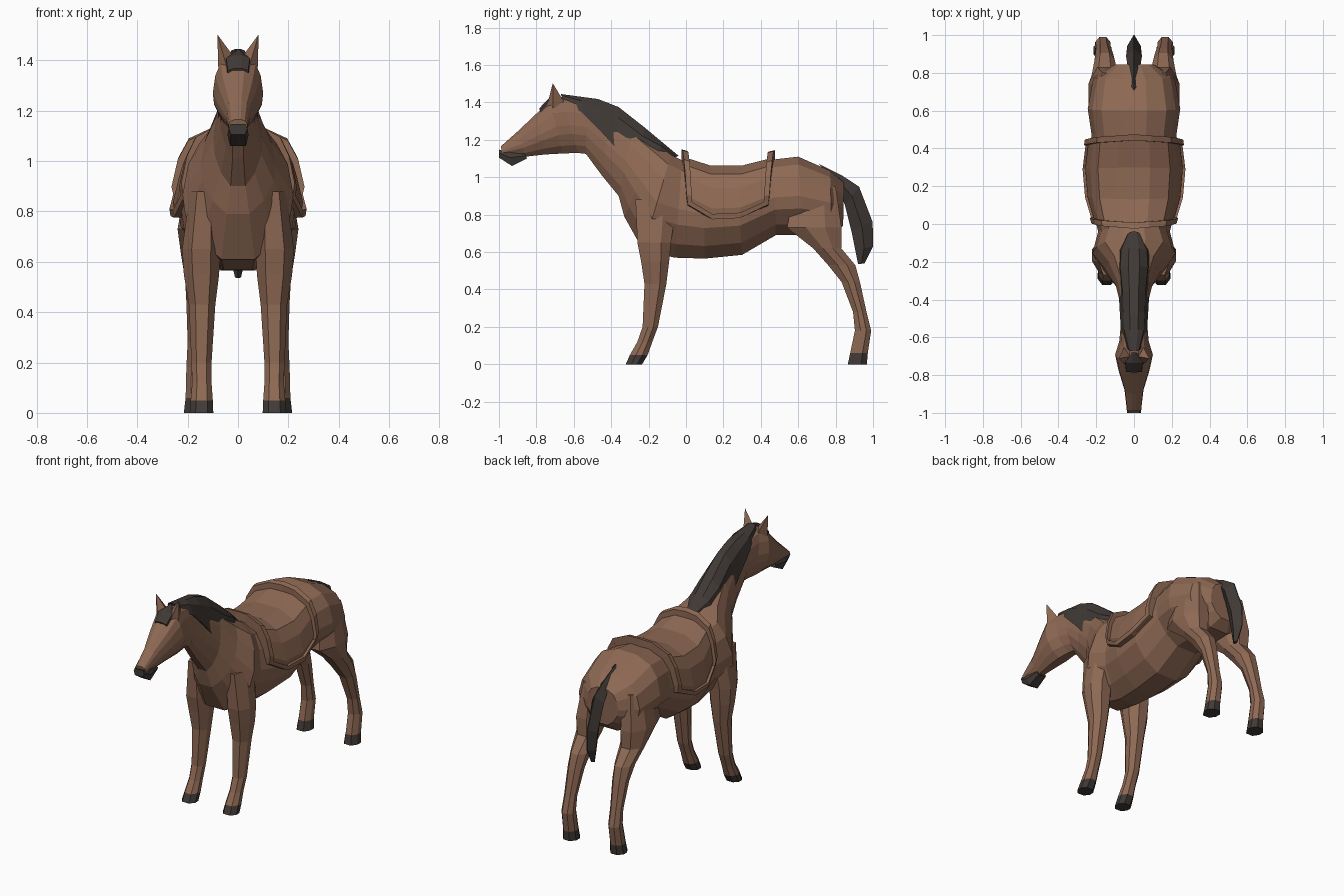
import bpy, bmesh
from mathutils import Vector

if "Cube" in bpy.data.objects:
    bpy.data.objects.remove(bpy.data.objects["Cube"])


def material(name, rgb):
    m = bpy.data.materials.new(name)
    m.diffuse_color = (*rgb, 1)
    m.use_nodes = True
    m.node_tree.nodes["Principled BSDF"].inputs["Base Color"].default_value = m.diffuse_color
    return m


BROWN = material("chestnut brown", (0.27, 0.14, 0.088))
DARK = material("dark grey brown", (0.052, 0.042, 0.037))


def make(name, rings, mat, capped=True, closed=False, wrap=True):
    """Skin a list of equal-length rings of points into a flat-shaded mesh."""
    bm = bmesh.new()
    vs = [[bm.verts.new(p) for p in r] for r in rings]
    n = len(vs[0])
    pairs = list(zip(vs, vs[1:]))
    if closed:
        pairs.append((vs[-1], vs[0]))
    for a, b in pairs:
        for i in range(n if wrap else n - 1):
            j = (i + 1) % n
            bm.faces.new((a[i], a[j], b[j], b[i]))
    if capped:
        bm.faces.new(vs[0])
        bm.faces.new(vs[-1])
    bmesh.ops.recalc_face_normals(bm, faces=bm.faces)
    me = bpy.data.meshes.new(name)
    bm.to_mesh(me)
    bm.free()
    me.materials.append(mat)
    ob = bpy.data.objects.new(name, me)
    bpy.context.collection.objects.link(ob)
    return ob


def mirrored(ob):
    ob.modifiers.new("mirror", 'MIRROR')
    ob.location.x = 0
    return ob


def spine_rings(stations, shape):
    """Stations: top y,z, bottom y,z, half width. Shape: depth and width fractions."""
    rings = []
    for ty, tz, by, bz, w in stations:
        half = [(w * f, ty + (by - ty) * t, tz + (bz - tz) * t) for t, f in shape]
        rings.append(half + [(-x, y, z) for x, y, z in reversed(half)])
    return rings


ROUND = [(0, .28), (.1, .7), (.26, .9), (.5, 1), (.66, .95), (.86, .68), (1, .3)]
DRAPE = [(0, .3), (.25, .75), (1, 1)]
DIAMOND = [(0, .08), (.5, 1), (1, .08)]

# Torso, neck and head in one continuous skin
make("body_neck_head", spine_rings([
    (.845, .97, .84, .74, .11),
    (.77, 1.035, .78, .69, .215),
    (.60, 1.11, .62, .69, .245),
    (.47, 1.095, .48, .69, .225),
    (.27, 1.045, .30, .585, .24),
    (.10, 1.045, .10, .565, .225),
    (-.02, 1.09, -.06, .57, .19),
    (-.08, 1.12, -.23, .61, .22),
    (-.15, 1.17, -.33, .79, .15),
    (-.28, 1.27, -.36, .90, .098),
    (-.40, 1.35, -.45, 1.01, .072),
    (-.53, 1.41, -.535, 1.125, .07),
    (-.66, 1.43, -.58, 1.13, .078),
    (-.725, 1.415, -.66, 1.127, .10),
    (-.80, 1.34, -.75, 1.122, .082),
    (-.90, 1.245, -.86, 1.11, .05),
    (-.99, 1.165, -.98, 1.115, .038)], ROUND), BROWN)

# Dark nose and chin
make("muzzle", spine_rings([
    (-1.0, 1.148, -1.0, 1.105, .037),
    (-.95, 1.135, -.93, 1.06, .042),
    (-.86, 1.125, -.85, 1.10, .035)],
    [(0, .8), (.4, 1), (1, .75)]), DARK)

# Mane draped over the neck, and the lock between the ears
make("mane", spine_rings([
    (-.67, 1.445, -.66, 1.42, .035),
    (-.56, 1.43, -.55, 1.34, .07),
    (-.47, 1.418, -.44, 1.23, .077),
    (-.36, 1.375, -.37, 1.15, .08),
    (-.22, 1.265, -.26, 1.08, .098),
    (-.13, 1.19, -.15, 1.10, .09),
    (-.04, 1.115, -.07, 1.10, .04)], DRAPE), DARK)
make("forelock", spine_rings([
    (-.68, 1.445, -.68, 1.40, .012),
    (-.735, 1.42, -.72, 1.36, .052),
    (-.785, 1.368, -.77, 1.33, .045)],
    [(0, .3), (.2, .9), (1, 1)]), DARK)

# Ears
mirrored(make("ears", [
    [(.01, -.70, 1.405), (.045, -.745, 1.375), (.078, -.71, 1.36), (.05, -.65, 1.40)],
    [(.08, -.712, 1.5), (.081, -.713, 1.5), (.082, -.712, 1.5), (.081, -.711, 1.5)]], BROWN))

# Tail
make("tail", spine_rings([
    (.71, 1.072, .74, 1.04, .012),
    (.83, 1.012, .82, .93, .032),
    (.925, .95, .85, .85, .042),
    (.998, .76, .885, .71, .036),
    (1.0, .63, .905, .61, .03),
    (.955, .54, .92, .535, .012)], DIAMOND), DARK)


def leg_rings(stations):
    """Stations: z, front y, back y, inner x, outer x."""
    rings = []
    for z, yf, yb, xi, xo in stations:
        cx, rx, cy, ry = (xi + xo) / 2, (xo - xi) / 2, (yf + yb) / 2, (yb - yf) / 2
        rings.append([(cx + a * rx, cy + b * ry, z) for a, b in
                      ((-.5, -1), (.5, -1), (1, -.3), (1, .4), (.45, 1), (-.45, 1), (-1, .4), (-1, -.3))])
    return rings


LEGS = {
    "front": ([(.88, -.27, -.05, .08, .19), (.65, -.26, -.08, .07, .222),
               (.55, -.24, -.09, .075, .215), (.43, -.222, -.105, .09, .195),
               (.20, -.232, -.15, .105, .185), (.12, -.26, -.18, .105, .182),
               (.05, -.30, -.205, .10, .188)],
              [(.05, -.30, -.205, .10, .188), (0, -.322, -.235, .098, .192)]),
    "hind": ([(.95, .58, .80, .08, .20), (.73, .54, .832, .075, .24),
              (.62, .68, .83, .085, .225), (.53, .76, .905, .10, .21),
              (.44, .832, .93, .11, .205), (.28, .893, .965, .125, .2),
              (.18, .903, .99, .125, .205), (.06, .878, .972, .125, .208)],
             [(.06, .878, .972, .125, .208), (0, .865, .967, .12, .215)])}
for pos, (leg, hoof) in LEGS.items():
    mirrored(make(pos + "_legs", leg_rings(leg), BROWN))
    mirrored(make(pos + "_hooves", leg_rings(hoof), DARK))

# Saddle: arched sheet over the back. Rows: y, top z, bottom z, half width
SADDLE = [(-.025, 1.11, .85, .205), (.13, 1.062, .775, .245), (.30, 1.062, .782, .258), (.475, 1.105, .85, .24)]
ARCH = [(0, 0), (.33, 0), (.74, .16), (.9, .42), (1, .8), (.97, 1)]


def lerp_row(rows, k, f):
    return [a + (b - a) * f for a, b in zip(rows[k], rows[k + 1])]


def saddle_point(y, s, lift=0):
    k = next((i for i in range(2) if y < SADDLE[i + 1][0]), 2)
    f = (y - SADDLE[k][0]) / (SADDLE[k + 1][0] - SADDLE[k][0])
    _, zt, zb, w = lerp_row(SADDLE, k, f)
    i = min(int(abs(s) * 5 + 1e-6), 4)
    wf, tf = lerp_row(ARCH, i, abs(s) * 5 - i)
    side = 1 if s >= 0 else -1
    p = Vector((side * w * wf, .22 + (y - .22) * (1 - .14 * abs(s)), zt + (zb - zt) * tf))
    out = Vector((p.x, 0, max(p.z - .8, 0))).normalized()
    return p + out * lift


ys = [r[0] for r in SADDLE]
ss = [i / 5 for i in range(-5, 6)]
make("saddle", [[saddle_point(y, s) for s in ss] for y in ys], BROWN, capped=False, wrap=False)

# Raised rim following the saddle's whole edge
edge = ([(ys[0], s) for s in ss] + [(y, 1) for y in ys[1:-1]]
        + [(ys[-1], s) for s in reversed(ss)] + [(y, -1) for y in reversed(ys[1:-1])])
rim = []
for y, s in edge:
    yi = min(max(y, ys[0] + .032), ys[-1] - .032)
    si = min(max(s, -.9), .9)
    h = .04 - .022 * abs(s)
    rim.append([saddle_point(y, s, -.03), saddle_point(y, s, h),
                saddle_point(yi, si, h), saddle_point(yi, si, -.01)])
make("saddle_rim", rim, BROWN, capped=False, closed=True)
